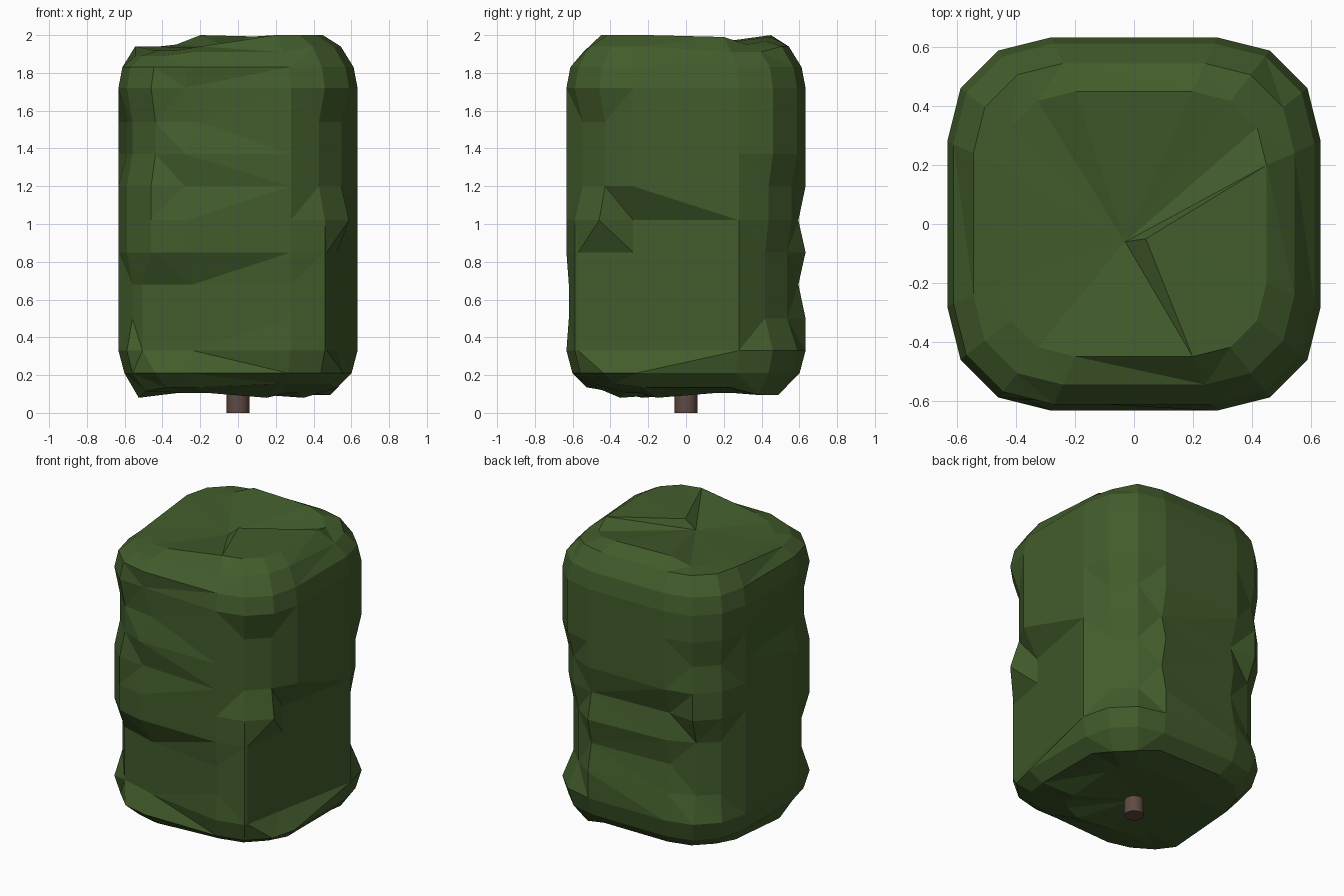
import bpy, bmesh

if "Cube" in bpy.data.objects:
    bpy.data.objects.remove(bpy.data.objects["Cube"])


def material(name, rgb):
    m = bpy.data.materials.new(name)
    m.diffuse_color = (*rgb, 1)
    m.use_nodes = True
    m.node_tree.nodes["Principled BSDF"].inputs["Base Color"].default_value = m.diffuse_color
    return m


def finish(bm, name, mat):
    bmesh.ops.recalc_face_normals(bm, faces=bm.faces)
    me = bpy.data.meshes.new(name)
    bm.to_mesh(me)
    bm.free()
    ob = bpy.data.objects.new(name, me)
    me.materials.append(mat)
    bpy.context.collection.objects.link(ob)
    return ob


# Rounded-square outline: four points per corner, starting front right
CORNER = [(.28, -.633), (.46, -.588), (.588, -.46), (.633, -.28)]
outline = []
for turn in range(4):
    for x, y in CORNER:
        for _ in range(turn):
            x, y = -y, x
        outline.append((x, y))

# Foliage rings: height and outline scale
RINGS = [(.105, .55), (.135, .83), (.21, .95), (.33, 1), (.5, 1), (.68, 1), (.85, 1),
         (1.02, 1), (1.2, 1), (1.37, 1), (1.54, 1), (1.72, 1), (1.83, .967),
         (1.94, .86), (1.99, .71)]

# Hollows in the foliage: (outline points), (rings), x factor, y factor
DENTS = [
    ((2,), range(3, 7), .80, 1.24), ((3,), range(3, 8), .83, 1),   # right side, lower
    ((1, 2), (8, 9, 10), .93, .93),                                # front right corner
    ((14,), (3, 4, 5), 1.1, .80), ((13,), (4, 5), .95, .90),       # front left, lower
    ((15,), (3, 4, 5), .85, .87), ((0,), (4, 5), 1, .98),
    ((15,), (10,), .72, .95), ((15,), (8, 11), 1, .95),            # front left waves
    ((13, 14), (9, 10), .95, .96),
    ((5, 6), (4, 5, 6), .91, .91), ((5, 6), (7, 8), .95, .95),     # back right corner
    ((7,), (5, 7), 1, .94), ((8,), (5, 7), 1, .90),                # back side ledge
    ((8,), (4, 6), 1, .95), ((9,), (4, 5, 6), .97, .90),
    ((10,), (4, 5, 6), .95, .94),
    ((9, 10), (9,), .97, .97), ((12,), (9, 10), .93, 1),           # left side
]

# Ripples of the top and bottom edge: (outline points), ring, z shift
LIFTS = [((12, 13, 14), 14, -.07), ((15, 11, 10), 14, -.05), ((5, 9), 14, -.04),
         ((6,), 14, -.02), ((0, 1, 2, 3, 8), 14, .01), ((12, 13, 14), 13, -.05),
         ((15, 0), 13, -.03), ((4, 5), 13, -.03), ((12,), 1, -.055), ((11, 13), 1, -.02),
         ((5, 6), 1, -.04), ((0, 3), 0, -.025), ((0, 1, 2), 1, .02)]

bm = bmesh.new()
rings = [[bm.verts.new((x * s, y * s, z)) for x, y in outline] for z, s in RINGS]
for points, levels, fx, fy in DENTS:
    for level in levels:
        for p in points:
            rings[level][p].co.x *= fx
            rings[level][p].co.y *= fy
for points, level, dz in LIFTS:
    for p in points:
        rings[level][p].co.z += dz
for low, high in zip(rings, rings[1:]):
    for i in range(16):
        j = (i + 1) % 16
        bm.faces.new((low[i], low[j], high[j], high[i]))

# Underside fan
hub = bm.verts.new((0, 0, .105))
for i in range(16):
    bm.faces.new((rings[0][(i + 1) % 16], rings[0][i], hub))

# Top: low fan around the left and back, raised fan at the front right
top = rings[-1]
low_hub = bm.verts.new((-.03, -.06, 1.93))
high_hub = bm.verts.new((.04, -.05, 1.99))
for i in range(16):
    bm.faces.new((top[i], top[(i + 1) % 16], high_hub if i < 4 else low_hub))
bm.faces.new((top[0], high_hub, low_hub))
bm.faces.new((top[4], low_hub, high_hub))
bmesh.ops.triangulate(bm, faces=bm.faces)
finish(bm, "foliage", material("leaf_green", (.055, .108, .025)))

# Trunk stub
bm = bmesh.new()
bmesh.ops.create_cone(bm, cap_ends=True, segments=8, radius1=.062, radius2=.062, depth=.2)
bmesh.ops.translate(bm, verts=bm.verts, vec=(0, 0, .1))
for f in bm.faces:
    f.smooth = len(f.verts) == 4
finish(bm, "trunk", material("bark_brown", (.115, .07, .055)))
